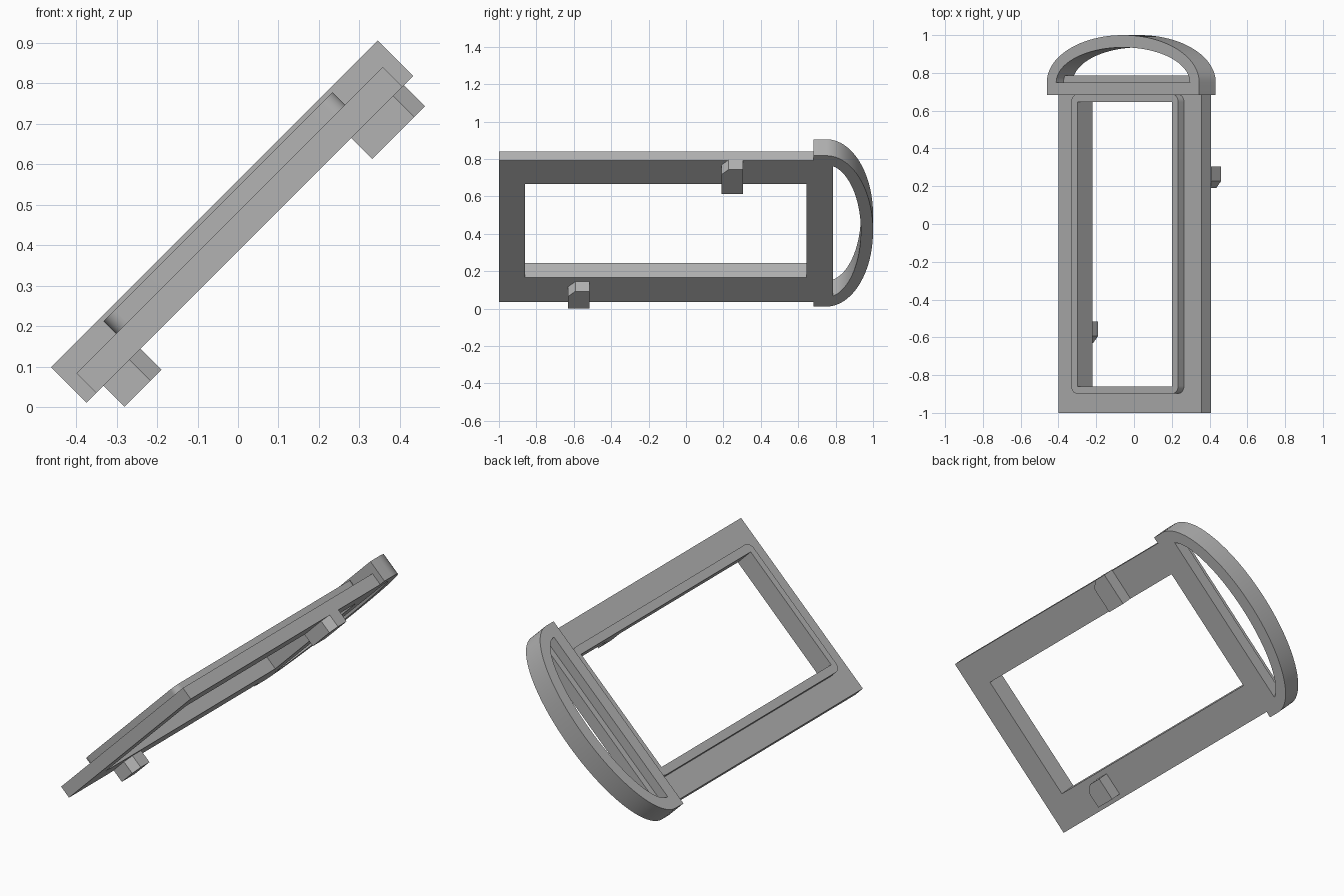
import bpy, bmesh, math
from mathutils import Matrix, Vector

if "Cube" in bpy.data.objects:
    bpy.data.objects.remove(bpy.data.objects["Cube"], do_unlink=True)

grey = bpy.data.materials.new("plain grey")
grey.use_nodes = True
colour = (0.45, 0.45, 0.45, 1)
grey.diffuse_color = colour
grey.node_tree.nodes["Principled BSDF"].inputs["Base Color"].default_value = colour

# The whole frame leans 45 degrees: drawn flat (across, along, height), then tilted
TILT = Matrix.Rotation(-math.pi / 4, 4, "Y")
BOTTOM, TOP = 0.272, 0.341


def rect(x0, x1, y0, y1):
    return [(x0, y0), (x1, y0), (x1, y1), (x0, y1)]


def rounded_rect(x0, x1, y0, y1, r, steps=8):
    pts = []
    centres = [(x1 - r, y1 - r), (x0 + r, y1 - r), (x0 + r, y0 + r), (x1 - r, y0 + r)]
    for i, (cx, cy) in enumerate(centres):
        for k in range(steps + 1):
            a = math.pi / 2 * (i + k / steps)
            pts.append((cx + r * math.cos(a), cy + r * math.sin(a)))
    return pts


def half_ellipse(cx, cy, a, b, steps=48):
    return [(cx + a * math.cos(math.pi * k / steps), cy + b * math.sin(math.pi * k / steps))
            for k in range(steps + 1)]


def plate(name, loops, low, high):
    """Extrude an outline, with optional holes, from low to high."""
    bm = bmesh.new()
    edges = []
    for loop in loops:
        vs = [bm.verts.new((x, y, low)) for x, y in loop]
        edges += [bm.edges.new((v, vs[i - 1])) for i, v in enumerate(vs)]
    bmesh.ops.triangle_fill(bm, edges=edges, use_beauty=True, normal=Vector((0, 0, 1)))
    ext = bmesh.ops.extrude_face_region(bm, geom=bm.faces[:], use_keep_orig=True)
    moved = [g for g in ext["geom"] if isinstance(g, bmesh.types.BMVert)]
    bmesh.ops.translate(bm, vec=(0, 0, high - low), verts=moved)
    bmesh.ops.recalc_face_normals(bm, faces=bm.faces[:])
    bmesh.ops.transform(bm, matrix=TILT, verts=bm.verts[:])
    mesh = bpy.data.meshes.new(name)
    bm.to_mesh(mesh)
    bm.free()
    mesh.materials.append(grey)
    mesh.shade_smooth()
    mesh.set_sharp_from_angle(angle=math.radians(30))
    obj = bpy.data.objects.new(name, mesh)
    bpy.context.collection.objects.link(obj)
    return obj


# Flat frame with a rectangular opening
opening = rect(-0.039, 0.668, -0.86, 0.645)
plate("frame", [rect(-0.223, 0.847, -1.0, 0.785), opening], BOTTOM, TOP)

# Raised lip around the opening, rounded on the outside
plate("opening_lip", [rounded_rect(-0.085, 0.715, -0.897, 0.685, 0.04), opening], TOP, 0.385)

# Arched end piece with a half-oval opening
MID, SPRING = 0.3135, 0.75
outer = half_ellipse(MID, SPRING, 0.5705, 0.25)
outer += [(MID - 0.5705, 0.682), (MID + 0.5705, 0.682)]
plate("arched_end", [outer, half_ellipse(MID, SPRING, 0.5, 0.185)], BOTTOM, 0.396)


# Lugs under the frame, each with one cut corner
def lug(name, x0, x1, y0, y1, cut=0.038):
    plate(name, [[(x0, y0), (x1 - cut, y0), (x1, y0 + cut), (x1, y1), (x0, y1)]], 0.199, BOTTOM)


lug("upper_lug", 0.668, 0.852, 0.19, 0.305)
lug("lower_lug", -0.198, -0.069, -0.63, -0.515)
